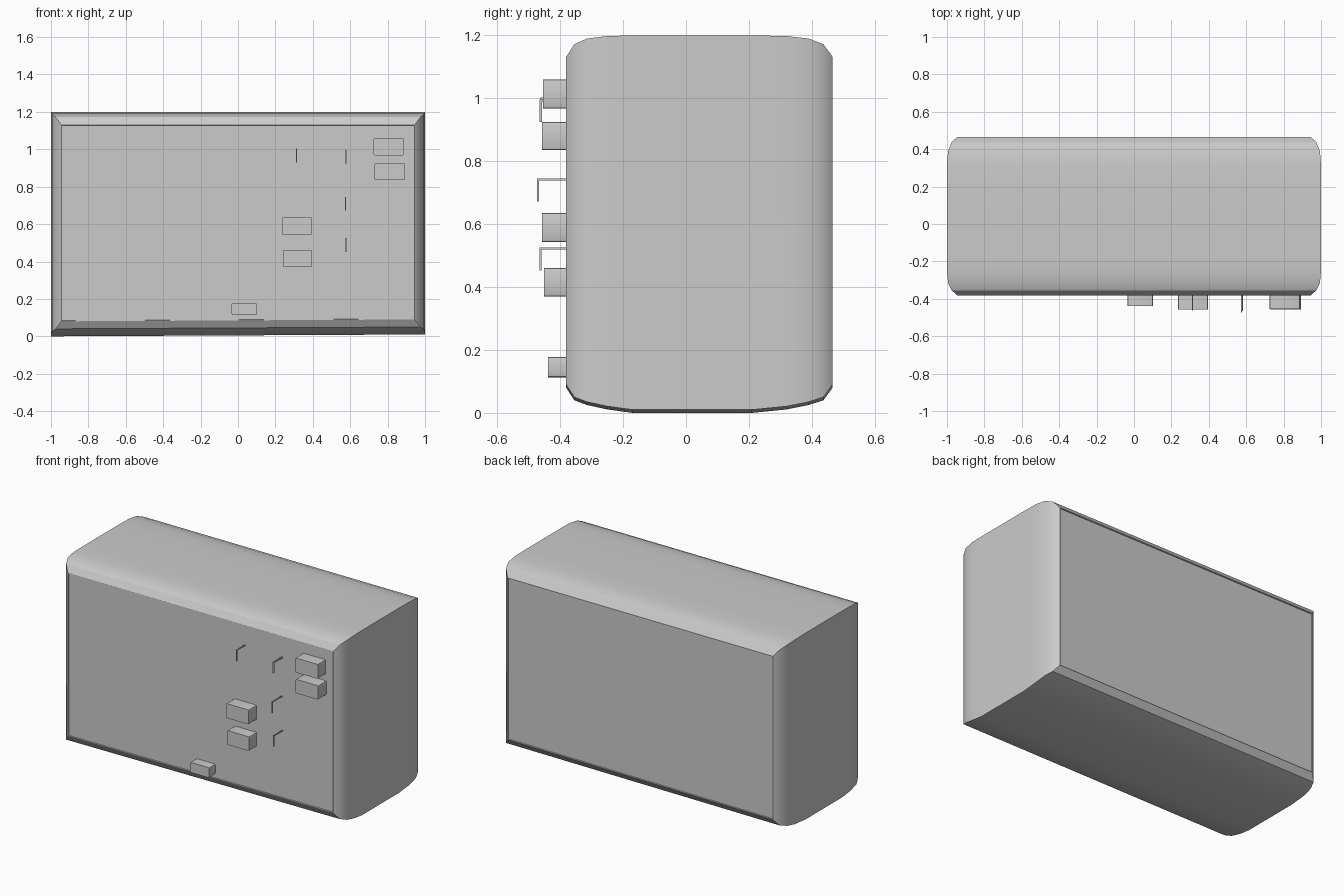
import bpy, bmesh, math
from mathutils import Vector

cube = bpy.data.objects.get("Cube")
if cube:
    bpy.data.objects.remove(cube, do_unlink=True)

grey = bpy.data.materials.new("plain grey")
grey.use_nodes = True
GREY = (0.6, 0.6, 0.6, 1)
grey.diffuse_color = GREY
grey.node_tree.nodes["Principled BSDF"].inputs["Base Color"].default_value = GREY


def add_object(name, bm, smooth=False):
    bmesh.ops.recalc_face_normals(bm, faces=bm.faces[:])
    mesh = bpy.data.meshes.new(name)
    bm.to_mesh(mesh)
    bm.free()
    obj = bpy.data.objects.new(name, mesh)
    mesh.materials.append(grey)
    bpy.context.collection.objects.link(obj)
    if smooth:
        bpy.ops.object.select_all(action='DESELECT')
        obj.select_set(True)
        bpy.context.view_layer.objects.active = obj
        bpy.ops.object.shade_smooth_by_angle(angle=math.radians(32))
    return obj


# Casing: rectangular sections lofted from front to back (y, half width, bottom, top)
sections = [
    (-0.381, 0.945, 0.085, 1.132),
    (-0.355, 0.975, 0.045, 1.172),
    (-0.315, 0.994, 0.030, 1.190),
    (-0.250, 1.000, 0.016, 1.198),
    (-0.170, 1.000, 0.005, 1.200),
    (0.210, 1.000, 0.005, 1.200),
    (0.320, 1.000, 0.016, 1.198),
    (0.390, 0.994, 0.030, 1.190),
    (0.437, 0.975, 0.045, 1.172),
    (0.466, 0.945, 0.085, 1.132),
]
bm = bmesh.new()
rings = []
for y, w, low, high in sections:
    # The underside rises slightly towards the model's left
    corners = [(-w, y, low - 0.005), (w, y, low + 0.005), (w, y, high), (-w, y, high)]
    rings.append([bm.verts.new(c) for c in corners])
for a, b in zip(rings, rings[1:]):
    for i in range(4):
        j = (i + 1) % 4
        bm.faces.new((a[i], a[j], b[j], b[i]))
ends = [bm.faces.new(rings[0]), bm.faces.new(rings[-1])]
bmesh.ops.recalc_face_normals(bm, faces=bm.faces[:])
# Front and back panels sit slightly inside a narrow rim
bmesh.ops.inset_individual(bm, faces=ends, thickness=0.004, depth=0)
bmesh.ops.inset_individual(bm, faces=ends, thickness=0.001, depth=-0.006)
add_object("casing", bm, smooth=True)


# Rectangular knobs on the front panel
def knob(name, x0, x1, z0, z1, y_front):
    bm = bmesh.new()
    bmesh.ops.create_cube(bm, size=1)
    size = Vector((x1 - x0, -0.37 - y_front, z1 - z0))
    centre = Vector(((x0 + x1) / 2, (y_front - 0.37) / 2, (z0 + z1) / 2))
    for v in bm.verts:
        v.co = v.co * size + centre
    depth_edges = [e for e in bm.edges
                   if abs(e.verts[0].co.y - e.verts[1].co.y) > 0.01]
    bmesh.ops.bevel(bm, geom=depth_edges, offset=0.007, segments=2,
                    profile=0.5, affect='EDGES')
    add_object(name, bm, smooth=True)


knob("upper_side_knob", 0.725, 0.887, 0.967, 1.060, -0.455)
knob("lower_side_knob", 0.731, 0.892, 0.835, 0.925, -0.458)
knob("upper_middle_knob", 0.236, 0.396, 0.543, 0.636, -0.457)
knob("lower_middle_knob", 0.240, 0.396, 0.370, 0.461, -0.452)
knob("bottom_knob", -0.034, 0.101, 0.113, 0.178, -0.438)


# Thin bent pins: a stem out of the panel, then a drop
def pin(name, x, top, bottom, y_front, r=0.003):
    bm = bmesh.new()
    outline = [(-0.37, top), (y_front, top), (y_front, bottom),
               (y_front + 2 * r, bottom), (y_front + 2 * r, top - 2 * r),
               (-0.37, top - 2 * r)]
    face = bm.faces.new([bm.verts.new((x - r, y, z)) for y, z in outline])
    side = bmesh.ops.extrude_face_region(bm, geom=[face])["geom"]
    for v in side:
        if isinstance(v, bmesh.types.BMVert):
            v.co.x += 2 * r
    add_object(name, bm)


pin("middle_pin", 0.312, 1.003, 0.930, -0.463)
pin("side_pin_top", 0.577, 0.997, 0.925, -0.465, 0.004)
pin("side_pin_centre", 0.575, 0.745, 0.672, -0.474)
pin("side_pin_low", 0.579, 0.525, 0.452, -0.466)
